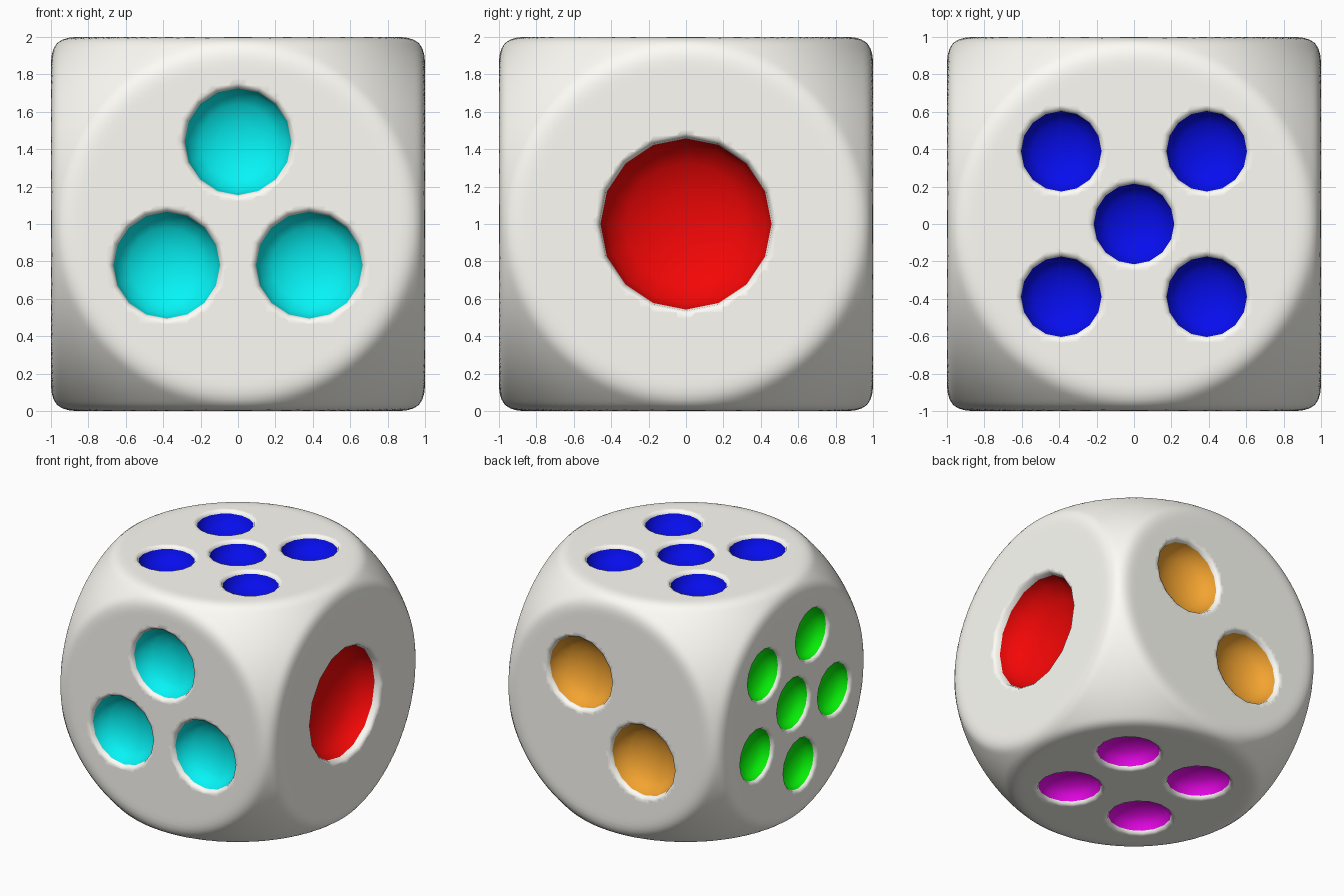
import bpy, bmesh
from math import pi, tan, sin, cos, radians
from mathutils import Matrix, Vector

if "Cube" in bpy.data.objects:
    bpy.data.objects.remove(bpy.data.objects["Cube"])

BALL = 1.368      # ball that trims the cube's edges and corners
BLEND = 0.05      # softness where flat face meets ball
SIDES = 16        # sides of each pip

COLOURS = [("ivory", (1, .99, .93)), ("red", (.9, .002, .002)), ("orange", (.9, .37, .03)),
           ("cyan", (.002, .9, .92)), ("magenta", (.85, .002, .85)),
           ("blue", (.002, .004, .85)), ("green", (.002, .9, .002))]
mats = []
for name, c in COLOURS:
    m = bpy.data.materials.new(name)
    m.diffuse_color = (*c, 1)
    m.use_nodes = True
    m.node_tree.nodes["Principled BSDF"].inputs["Base Color"].default_value = m.diffuse_color
    mats.append(m)


def make_object(name, bm):
    bmesh.ops.recalc_face_normals(bm, faces=bm.faces)
    me = bpy.data.meshes.new(name)
    bm.to_mesh(me)
    bm.free()
    for m in mats:
        me.materials.append(m)
    ob = bpy.data.objects.new(name, me)
    bpy.context.collection.objects.link(ob)
    return ob


def ring(n, dist, start):
    return [(dist * cos(radians(start) + 2 * pi * i / n),
             dist * sin(radians(start) + 2 * pi * i / n)) for i in range(n)]


def add_pip(bm, mat, r, depth, index):
    # bowl below a small rounded lip, closed above the surface
    lip, w = .12 * r, .025
    profile = [(r + 2 * w, .4 * lip), (r + .3 * w, -.3 * lip), (r, -lip)]
    bowl = depth - lip
    profile += [(r * cos(pi / 8 * k), -lip - bowl * sin(pi / 8 * k)) for k in (1, 2, 3)]
    loops = [[bm.verts.new(mat @ Vector((a * cos(2 * pi * i / SIDES), a * sin(2 * pi * i / SIDES), h)))
              for i in range(SIDES)] for a, h in profile]
    bm.faces.new(loops[0])
    for k in range(len(loops) - 1):
        for i in range(SIDES):
            j = (i + 1) % SIDES
            f = bm.faces.new((loops[k][i], loops[k][j], loops[k + 1][j], loops[k + 1][i]))
            f.material_index = index if k > 1 else 0
    pole = bm.verts.new(mat @ Vector((0, 0, -depth)))
    for i in range(SIDES):
        f = bm.faces.new((loops[-1][i], loops[-1][(i + 1) % SIDES], pole))
        f.material_index = index


# die body: gridded cube trimmed softly by a ball
bm = bmesh.new()
bmesh.ops.create_cube(bm, size=2)
bmesh.ops.subdivide_edges(bm, edges=bm.edges[:], cuts=63, use_grid_fill=True)
for v in bm.verts:
    d = Vector([tan(pi / 4 * c) for c in v.co])
    flat = d.length
    h = max(BLEND - abs(flat - BALL), 0)
    v.co = d.normalized() * (min(flat, BALL) - h * h / (4 * BLEND)) + Vector((0, 0, 1))
die = make_object("die_body", bm)

# pips: u axis, v axis, normal, radius, depth, positions (count = colour slot)
X, Y, Z = Vector((1, 0, 0)), Vector((0, 1, 0)), Vector((0, 0, 1))
C = [(0, 0)]
FACES = [(Y, Z, X, .457, .28, C),
         (-X, Z, Y, .295, .20, ring(2, .41, 135)),
         (X, Z, -Y, .285, .19, ring(3, .44, 90)),
         (X, -Y, -Z, .24, .16, ring(4, .49, 45)),
         (X, Y, Z, .215, .14, C + ring(4, .55, 45)),
         (-Y, Z, -X, .21, .14, C + ring(5, .546, 135))]
bm = bmesh.new()
for u, v, n, r, depth, spots in FACES:
    for a, b in spots:
        m = Matrix((u, v, n)).transposed().to_4x4()
        m.translation = Z + n + u * a + v * b
        add_pip(bm, m, r, depth, len(spots))
cutter = make_object("pip_cutter", bm)
cutter.hide_render = True

# carve the pips, keeping their colours
mod = die.modifiers.new("pips", 'BOOLEAN')
mod.operation = 'DIFFERENCE'
mod.solver = 'EXACT'
mod.object = cutter
bpy.context.view_layer.objects.active = die
cutter.select_set(False)
die.select_set(True)
bpy.ops.object.modifier_apply(modifier=mod.name)
bpy.data.objects.remove(cutter)
bpy.ops.object.shade_smooth_by_angle(angle=radians(50))
